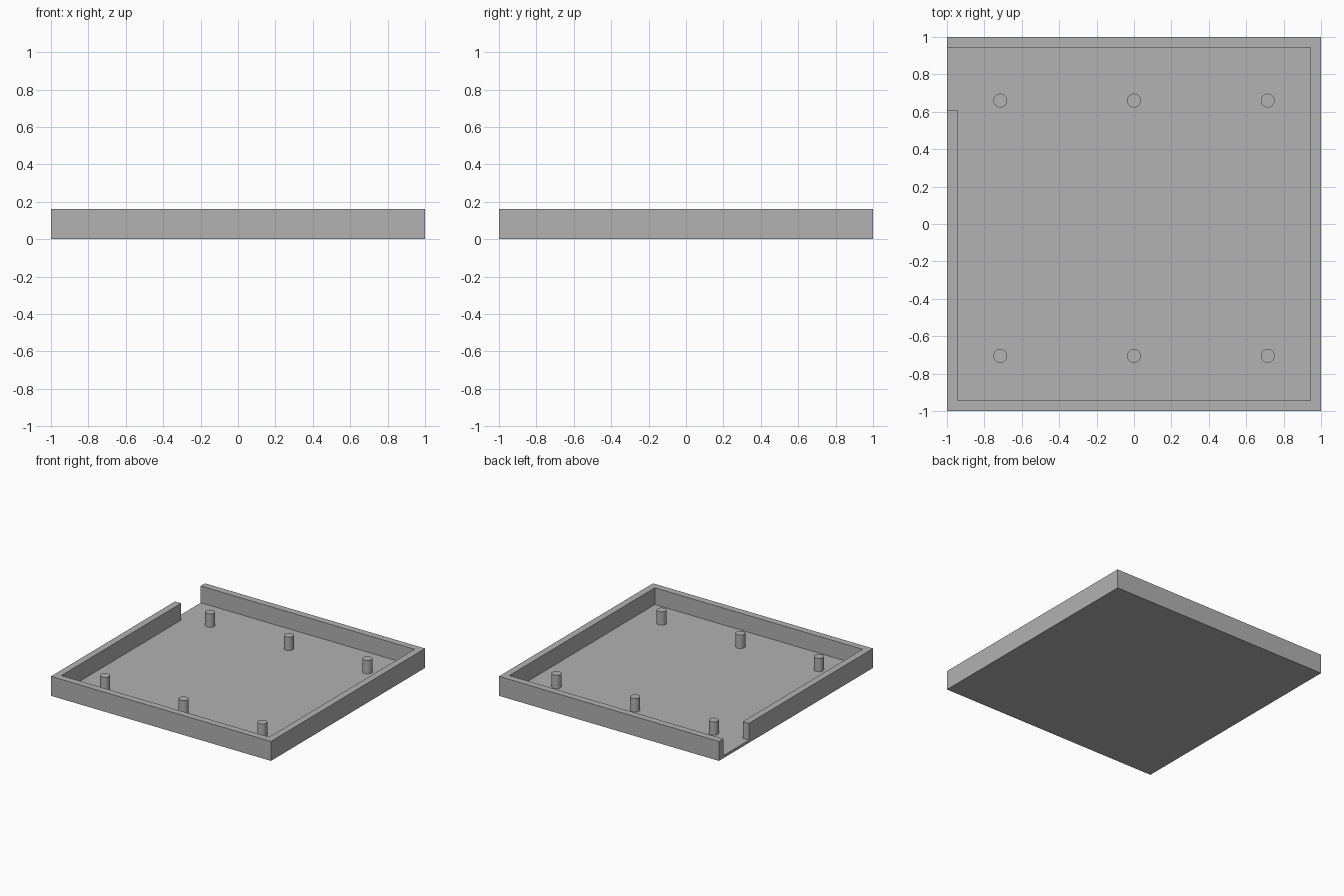
import bpy, bmesh, math

if "Cube" in bpy.data.objects:
    bpy.data.objects.remove(bpy.data.objects["Cube"], do_unlink=True)

HEIGHT, FLOOR, WALL = 0.16, 0.022, 0.056
PIN_TOP, PIN_RADIUS = 0.132, 0.037
GAP_START = 0.61

grey = bpy.data.materials.new("plain grey")
grey.use_nodes = True
grey.diffuse_color = (0.445, 0.445, 0.445, 1)
grey.node_tree.nodes["Principled BSDF"].inputs["Base Color"].default_value = grey.diffuse_color


def prism(name, outline, z0, z1):
    """Extrude a counter-clockwise outline from z0 up to z1."""
    bm = bmesh.new()
    base = bm.faces.new([bm.verts.new((x, y, z0)) for x, y in outline])
    top = bmesh.ops.extrude_face_region(bm, geom=[base], use_keep_orig=True)["geom"]
    verts = [v for v in top if isinstance(v, bmesh.types.BMVert)]
    bmesh.ops.translate(bm, verts=verts, vec=(0, 0, z1 - z0))
    bmesh.ops.recalc_face_normals(bm, faces=bm.faces)
    mesh = bpy.data.meshes.new(name)
    bm.to_mesh(mesh)
    bm.free()
    mesh.materials.append(grey)
    obj = bpy.data.objects.new(name, mesh)
    bpy.context.collection.objects.link(obj)
    return obj


# Square tray block
tray = prism("tray", [(-1, -1), (1, -1), (1, 1), (-1, 1)], 0, HEIGHT)

# Pocket with an opening through the right wall near the back corner
i = 1 - WALL
pocket = prism("pocket_cutter", [(-i, -i), (i, -i), (i, i), (-1.1, i),
                                 (-1.1, GAP_START), (-i, GAP_START)], FLOOR, HEIGHT + 0.1)
pocket.hide_render = True
cut = tray.modifiers.new("pocket", "BOOLEAN")
cut.operation = "DIFFERENCE"
cut.solver = "EXACT"
cut.object = pocket
bpy.context.view_layer.objects.active = tray
bpy.ops.object.modifier_apply(modifier=cut.name)
bpy.data.objects.remove(pocket, do_unlink=True)

# Two rows of three standing pins
z0 = FLOOR - 0.005
for row, y in (("front", -0.705), ("back", 0.66)):
    for side, x in (("right", -0.715), ("middle", 0), ("left", 0.715)):
        bpy.ops.mesh.primitive_cylinder_add(vertices=32, radius=PIN_RADIUS, depth=PIN_TOP - z0,
                                            location=(x, y, (PIN_TOP + z0) / 2))
        pin = bpy.context.object
        pin.name = f"pin_{row}_{side}"
        pin.data.materials.append(grey)
        bpy.ops.object.shade_smooth_by_angle(angle=math.radians(30))
